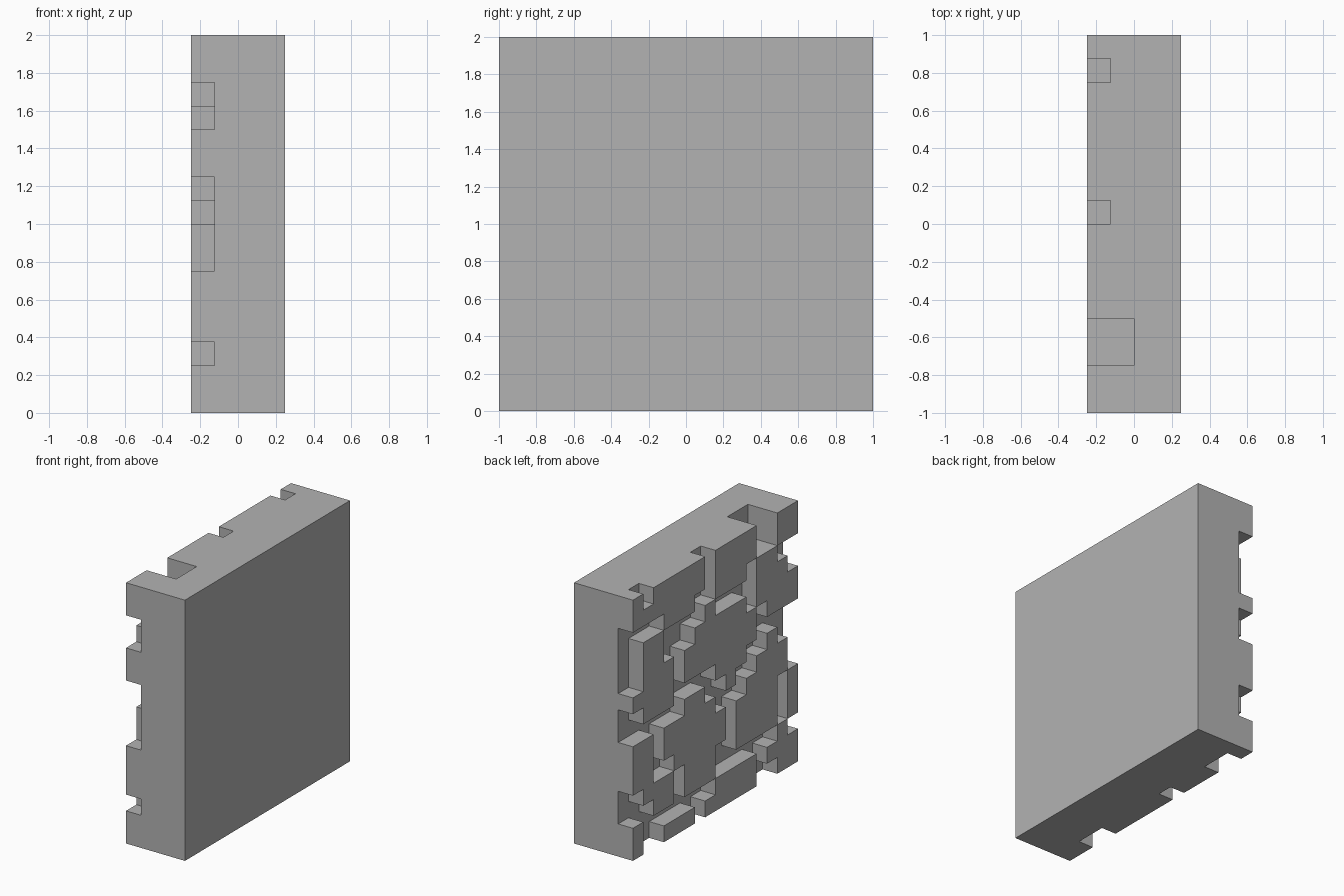
import bpy, bmesh

if "Cube" in bpy.data.objects:
    bpy.data.objects.remove(bpy.data.objects["Cube"])

# Stone pattern of the left (-x) side, seen with y = +1 at the left and the top row first.
# '#' raised stone, '.' shallow groove, 'o' deep notch
PATTERN = [
    "#.#####.####oo##",
    "#######.####oo##",
    "...###..###.##..",
    ".##....#....###.",
    ".##...#####.####",
    ".###.#######.###",
    "####.#######....",
    ".###....###..#..",
    ".....##..#..###.",
    "##.#####...####.",
    "##.######.####.#",
    "##..#####.####.#",
    ".###.###..####.#",
    "..##.###......#.",
    "#.......####.###",
    "#..###.#####..##",
]
DEPTH = {"#": -0.25, ".": -0.125, "o": 0.0}
BACK = 0.25
N = 16
S = 2 / N

bm = bmesh.new()


def quad(*pts):
    bm.faces.new([bm.verts.new(p) for p in pts])


def depth(r, c):
    """Surface x of a cell; outside the pattern it is the flat back."""
    if 0 <= r < N and 0 <= c < N:
        return DEPTH[PATTERN[r][c]]
    return BACK


def wall(xa, xb, p, q):
    """Wall between two neighbouring cells, split at every depth level."""
    levels = [x for x in (-0.25, -0.125, 0.0, BACK)
              if min(xa, xb) <= x <= max(xa, xb)]
    for a, b in zip(levels, levels[1:]):
        quad((a, *p), (b, *p), (b, *q), (a, *q))


# Stone faces, groove floors and the flat back
for r in range(N):
    for c in range(N):
        y0, y1 = 1 - c * S, 1 - (c + 1) * S
        z0, z1 = 2 - r * S, 2 - (r + 1) * S
        for x in (depth(r, c), BACK):
            quad((x, y0, z0), (x, y1, z0), (x, y1, z1), (x, y0, z1))

# Walls of the stones and the four outer edges
for i in range(N + 1):
    for j in range(N):
        a, b = 1 - j * S, 1 - (j + 1) * S
        wall(depth(i - 1, j), depth(i, j), (a, 2 - i * S), (b, 2 - i * S))
        wall(depth(j, i - 1), depth(j, i), (1 - i * S, a + 1), (1 - i * S, b + 1))

# Weld, orient outward and merge flat areas
bmesh.ops.remove_doubles(bm, verts=bm.verts, dist=1e-4)
bmesh.ops.recalc_face_normals(bm, faces=bm.faces)
bmesh.ops.dissolve_limit(bm, angle_limit=0.01, verts=bm.verts, edges=bm.edges)

mesh = bpy.data.meshes.new("stone_wall_panel")
bm.to_mesh(mesh)
bm.free()

grey = bpy.data.materials.new("stone grey")
grey.diffuse_color = (0.45, 0.45, 0.45, 1)
grey.use_nodes = True
grey.node_tree.nodes["Principled BSDF"].inputs["Base Color"].default_value = grey.diffuse_color
mesh.materials.append(grey)
panel = bpy.data.objects.new("stone_wall_panel", mesh)
bpy.context.collection.objects.link(panel)
